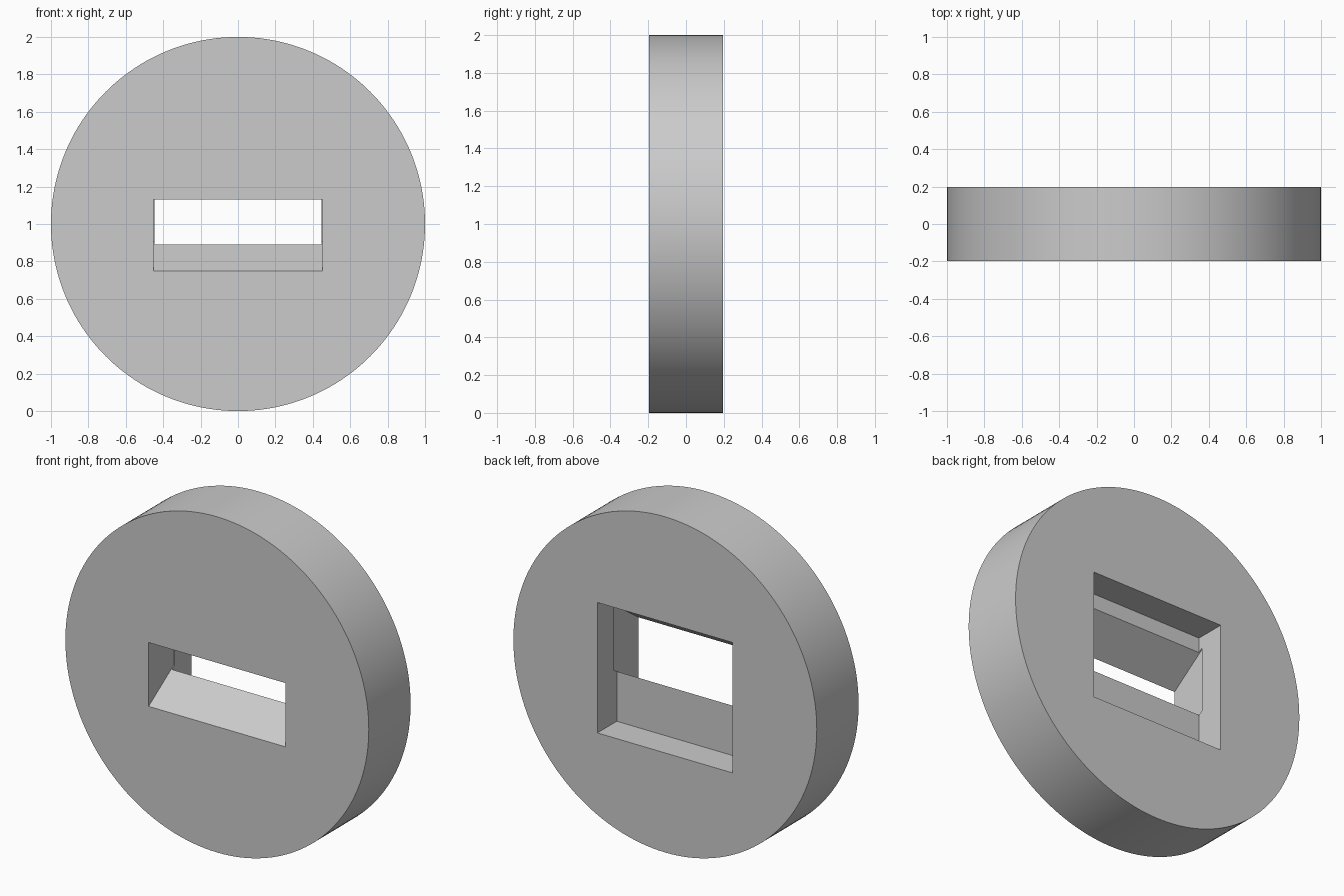
import bpy, bmesh, math
from mathutils import Matrix

default_cube = bpy.data.objects.get("Cube")
if default_cube:
    bpy.data.objects.remove(default_cube, do_unlink=True)

RADIUS, HALF_DEPTH = 1.0, 0.197
STEP_Y = 0.015      # depth where the slot opens into the rear pocket

grey = bpy.data.materials.new("plain_grey")
grey.use_nodes = True
colour = (0.6, 0.6, 0.6, 1)
grey.diffuse_color = colour
grey.node_tree.nodes["Principled BSDF"].inputs["Base Color"].default_value = colour


def finish(name, bm):
    bmesh.ops.recalc_face_normals(bm, faces=bm.faces)
    mesh = bpy.data.meshes.new(name)
    bm.to_mesh(mesh)
    bm.free()
    mesh.materials.append(grey)
    obj = bpy.data.objects.new(name, mesh)
    bpy.context.collection.objects.link(obj)
    return obj


def prism(name, profile, half_width):
    """Extrude a (y, z) profile symmetrically along x."""
    bm = bmesh.new()
    face = bm.faces.new([bm.verts.new((-half_width, y, z)) for y, z in profile])
    ext = bmesh.ops.extrude_face_region(bm, geom=[face])
    verts = [v for v in ext["geom"] if isinstance(v, bmesh.types.BMVert)]
    bmesh.ops.translate(bm, verts=verts, vec=(2 * half_width, 0, 0))
    return finish(name, bm)


# Round disc standing on its rim
bm = bmesh.new()
bmesh.ops.create_cone(bm, cap_ends=True, segments=160, radius1=RADIUS, radius2=RADIUS,
                      depth=2 * HALF_DEPTH,
                      matrix=Matrix.Translation((0, 0, RADIUS)) @ Matrix.Rotation(math.pi / 2, 4, 'X'))
disc = finish("slotted_disc", bm)


# Sloping front slot: floor and roof both rise towards the back
def along(y, z_front, z_step):
    t = (y + HALF_DEPTH) / (STEP_Y + HALF_DEPTH)
    return (y, z_front + t * (z_step - z_front))


front, back = -0.25, 0.04
slot = prism("slot_cutter", [along(front, 0.75, 0.89), along(back, 0.75, 0.89),
                             along(back, 1.13, 1.28), along(front, 1.13, 1.28)], 0.451)

# Taller, slightly narrower rear pocket
pocket = prism("pocket_cutter", [(STEP_Y, 0.593), (0.25, 0.593),
                                 (0.25, 1.37), (STEP_Y, 1.37)], 0.446)

# Cut both openings, then drop the cutters
bpy.context.view_layer.objects.active = disc
for cutter in (slot, pocket):
    cutter.hide_render = True
    mod = disc.modifiers.new("cut", 'BOOLEAN')
    mod.operation, mod.solver, mod.object = 'DIFFERENCE', 'EXACT', cutter
    bpy.ops.object.modifier_apply(modifier=mod.name)
    bpy.data.objects.remove(cutter, do_unlink=True)

# Smooth rim, sharp edges elsewhere
bpy.ops.object.select_all(action='DESELECT')
disc.select_set(True)
bpy.ops.object.shade_smooth_by_angle(angle=math.radians(25))
